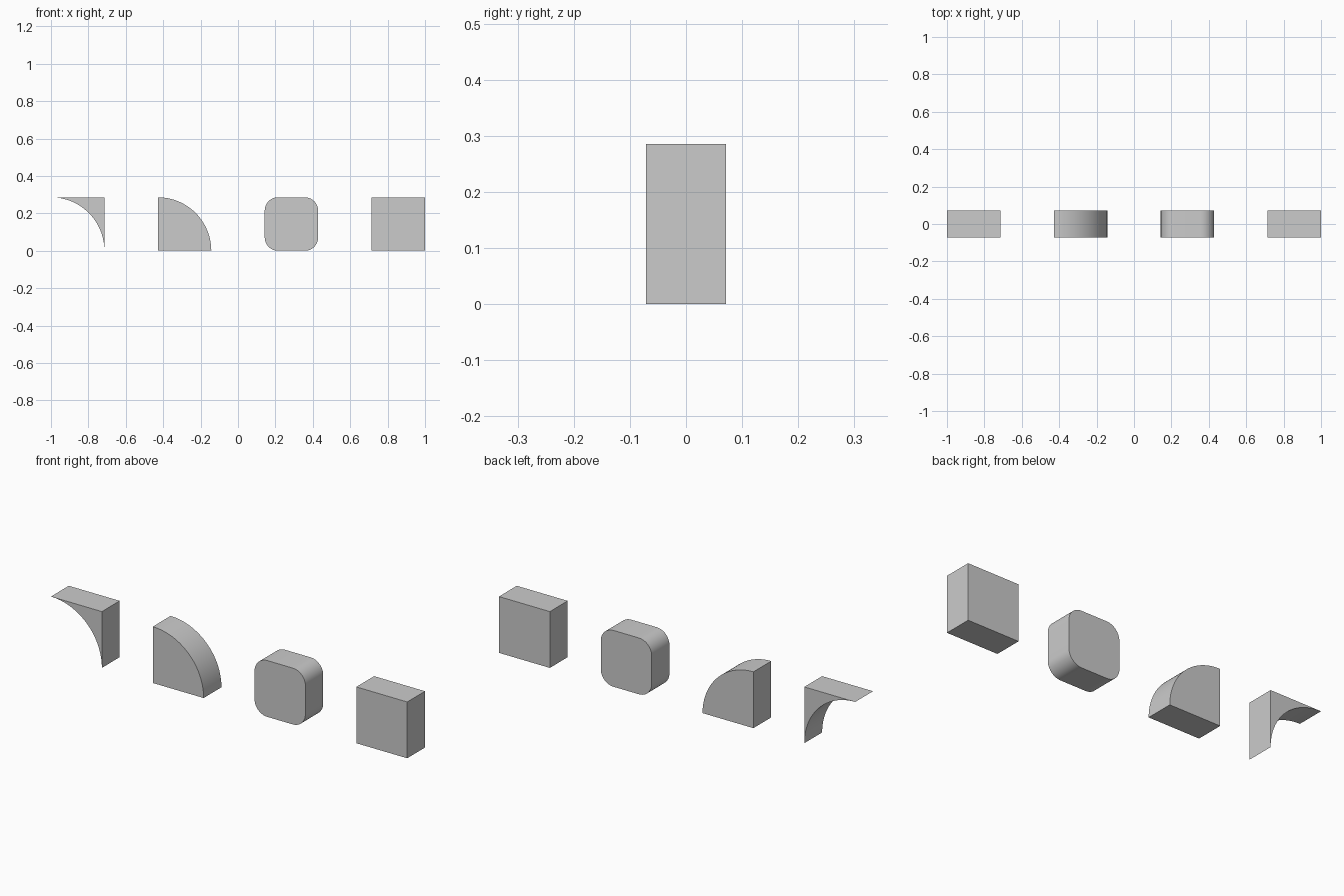
import bpy, bmesh
from math import sin, cos, radians

if "Cube" in bpy.data.objects:
    bpy.data.objects.remove(bpy.data.objects["Cube"])

S = 2 / 7          # tile size
D = S / 2          # tile depth
R = S / 4          # corner radius of the rounded tile


def arc(cx, cz, r, a0, a1, n):
    """Points on an arc, angles in degrees."""
    return [(cx + r * cos(radians(a0 + (a1 - a0) * i / n)),
             cz + r * sin(radians(a0 + (a1 - a0) * i / n))) for i in range(n + 1)]


def tile(name, x, profile):
    """Extrude a front-view profile (counter-clockwise, from lower left) through the depth."""
    bm = bmesh.new()
    face = bm.faces.new([bm.verts.new((px, -D / 2, pz)) for px, pz in profile])
    ext = bmesh.ops.extrude_face_region(bm, geom=[face], use_keep_orig=True)
    verts = [g for g in ext["geom"] if isinstance(g, bmesh.types.BMVert)]
    bmesh.ops.translate(bm, verts=verts, vec=(0, D, 0))
    bmesh.ops.recalc_face_normals(bm, faces=bm.faces)
    mesh = bpy.data.meshes.new(name)
    bm.to_mesh(mesh)
    bm.free()
    obj = bpy.data.objects.new(name, mesh)
    obj.location.x = x
    bpy.context.collection.objects.link(obj)
    bpy.ops.object.select_all(action='DESELECT')
    obj.select_set(True)
    bpy.context.view_layer.objects.active = obj
    bpy.ops.object.shade_smooth_by_angle(angle=radians(30))


# Concave corner tile
tile("concave_corner", -1, arc(0, 0, S, 90, 0, 32) + [(S, S)])

# Quarter disc tile
tile("quarter_disc", -1 + 2 * S, [(0, 0)] + arc(0, 0, S, 0, 90, 32))

# Rounded square tile
rounded = []
for cx, cz, a in ((R, R, 180), (S - R, R, 270), (S - R, S - R, 0), (R, S - R, 90)):
    rounded += arc(cx, cz, R, a, a + 90, 12)
tile("rounded_square", -1 + 4 * S, rounded)

# Plain square tile
tile("square", -1 + 6 * S, [(0, 0), (S, 0), (S, S), (0, S)])
